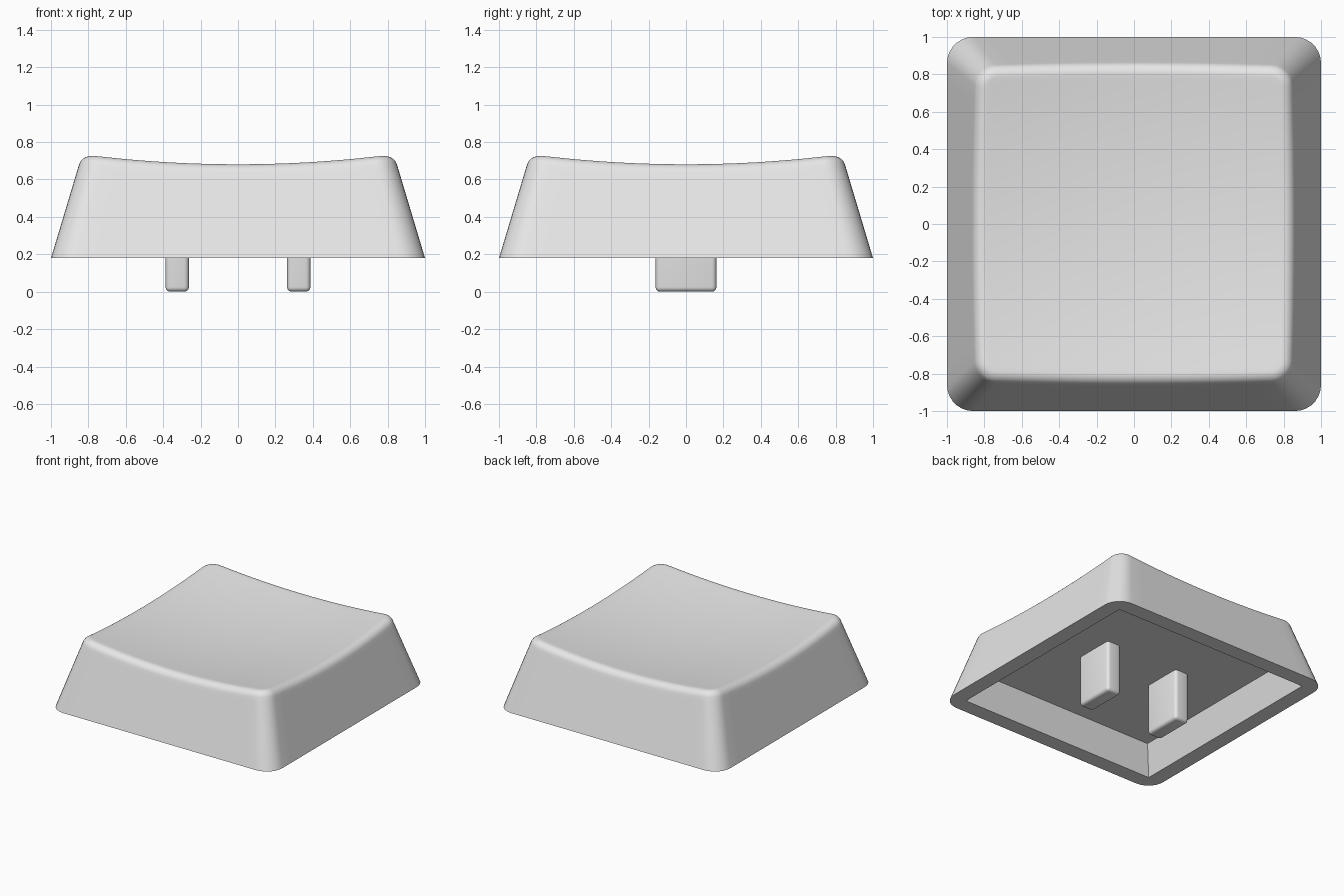
import bpy, bmesh, math
from mathutils import Vector

if "Cube" in bpy.data.objects:
    bpy.data.objects.remove(bpy.data.objects["Cube"])

BASE_Z, CEILING_Z = 0.18, 0.41
SLOPE = 0.3            # inward lean of the walls per unit of height
FILLET, FILLET_STEPS = 0.06, 7
SIDE_STEPS, CORNER_STEPS = 16, 7

grey = bpy.data.materials.new("light grey plastic")
grey.diffuse_color = (0.8, 0.8, 0.8, 1)
grey.use_nodes = True
grey.node_tree.nodes["Principled BSDF"].inputs["Base Color"].default_value = grey.diffuse_color


def finish(bm, name):
    bmesh.ops.recalc_face_normals(bm, faces=bm.faces)
    mesh = bpy.data.meshes.new(name)
    bm.to_mesh(mesh)
    bm.free()
    mesh.materials.append(grey)
    obj = bpy.data.objects.new(name, mesh)
    bpy.context.collection.objects.link(obj)
    bpy.ops.object.select_all(action='DESELECT')
    obj.select_set(True)
    bpy.context.view_layer.objects.active = obj
    bpy.ops.object.shade_smooth_by_angle(angle=math.radians(35))
    return obj


def rounded_square(half, r):
    """Points and outward normals around a rounded square."""
    out = []
    for q in range(4):
        turn = q * math.pi / 2
        c, s = math.cos(turn), math.sin(turn)
        k = half - r
        local = [(half, -k + 2 * k * i / SIDE_STEPS, 0.0) for i in range(SIDE_STEPS)]
        for i in range(CORNER_STEPS):
            a = math.pi / 2 * i / CORNER_STEPS
            local.append((k + r * math.cos(a), k + r * math.sin(a), a))
        for x, y, a in local:
            n = Vector((math.cos(a + turn), math.sin(a + turn), 0))
            out.append((Vector((x * c - y * s, x * s + y * c, 0)), n))
    return out


def dish(p):
    return 0.63 + 0.08 * (p.x ** 2 + p.y ** 2)


def outline(i, inset):
    # cheap enough to rebuild for each sample
    return rounded_square(1 - inset, 0.14 - 0.2 * inset)[i]


# Keycap shell: one column of points per outline position, from rim to dish
count = 4 * (SIDE_STEPS + CORNER_STEPS)
columns = []
for i in range(count):
    foot = outline(i, 0)[0]
    foot.z = BASE_Z
    inset = 0.16
    for _ in range(6):                       # where the wall meets the dish
        edge, n = outline(i, inset)
        inset = SLOPE * (dish(edge) - BASE_Z)
    edge.z = dish(edge)
    down = (foot - edge).normalized()
    inward = Vector((-n.x, -n.y, -0.16 * edge.dot(n))).normalized()
    half_angle = down.angle(inward) / 2
    t = FILLET / math.tan(half_angle)
    centre = edge + (down + inward).normalized() * FILLET / math.sin(half_angle)
    a, b = edge + down * t - centre, edge + inward * t - centre
    col = [foot, edge + down * (t + 0.03)]
    for s in range(FILLET_STEPS + 1):        # rounded top edge
        col.append(centre + a.slerp(b, s / FILLET_STEPS).normalized() * FILLET)
    last = col[-1].copy()
    for f in (0.97, 0.88, 0.76, 0.64, 0.52, 0.4, 0.28, 0.14):   # dished top
        p = last * f
        p.z = dish(p)
        col.append(p)
    columns.append(col)

# Rim and hollow underside with sharp corners
rim = rounded_square(0.875, 0)
ceiling = rounded_square(0.805, 0)
for i, col in enumerate(columns):
    col.insert(0, rim[i][0] + Vector((0, 0, BASE_Z)))
    col.insert(0, ceiling[i][0] + Vector((0, 0, CEILING_Z)))

bm = bmesh.new()
grid = [[bm.verts.new(p) for p in col] for col in columns]
middle = bm.verts.new((0, 0, 0.63))
for i in range(count):
    c0, c1 = grid[i], grid[(i + 1) % count]
    for j in range(len(c0) - 1):
        bm.faces.new((c0[j], c1[j], c1[j + 1], c0[j + 1]))
    bm.faces.new((c0[-1], c1[-1], middle))
bm.faces.new([col[0] for col in reversed(grid)])
bmesh.ops.remove_doubles(bm, verts=bm.verts, dist=1e-5)
finish(bm, "keycap_shell")

# Two mounting pegs under the cap
for side, label in ((-1, "left"), (1, "right")):
    bm = bmesh.new()
    bmesh.ops.create_cube(bm, size=1)
    for v in bm.verts:
        v.co = (v.co.x * 0.125 + side * 0.325, v.co.y * 0.326, (v.co.z + 0.5) * CEILING_Z)
    edges = [e for e in bm.edges if min(v.co.z for v in e.verts) < 0.01]
    bmesh.ops.bevel(bm, geom=edges, offset=0.025, segments=4, profile=0.5, affect='EDGES')
    finish(bm, label + "_peg")
